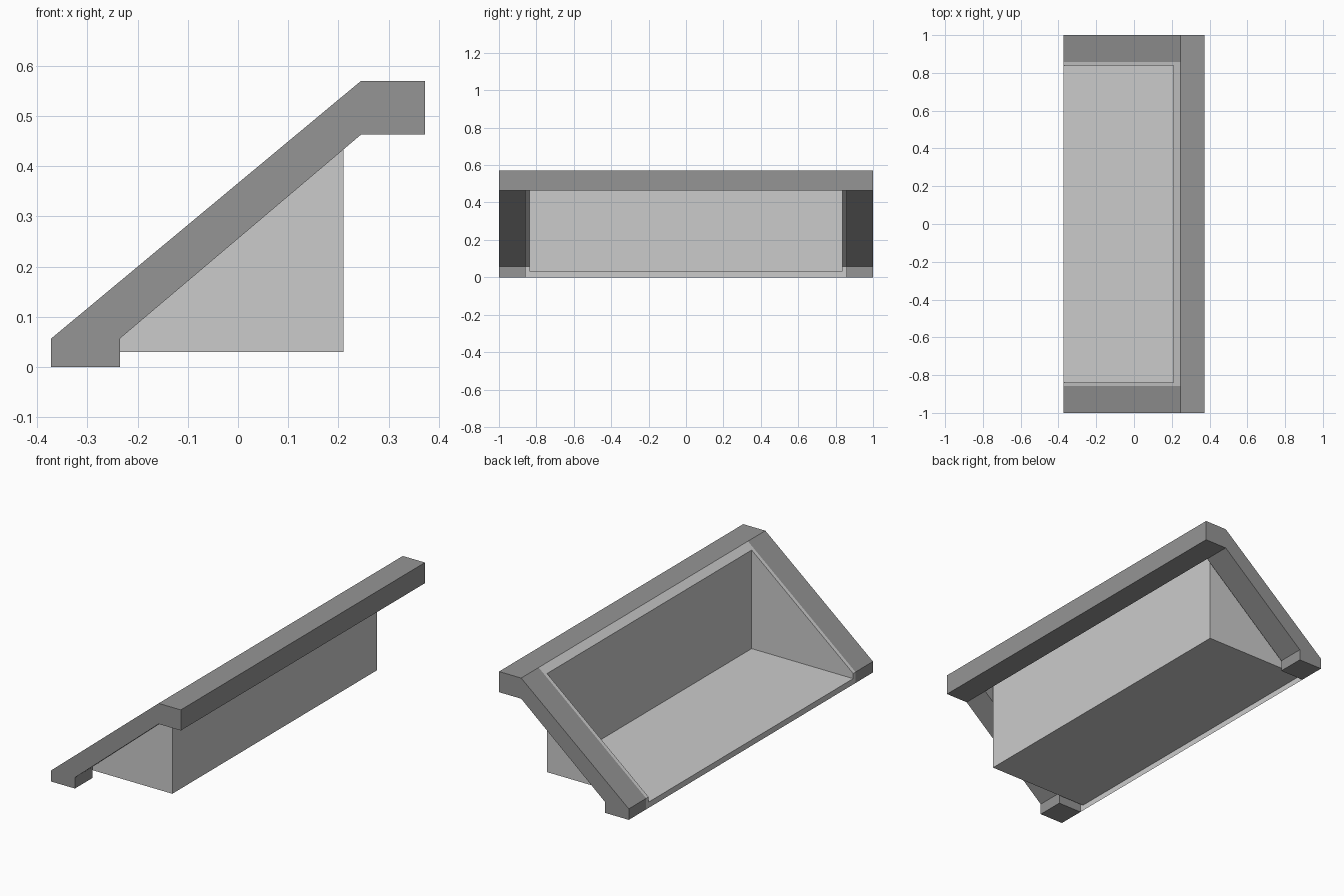
import bpy, bmesh

if "Cube" in bpy.data.objects:
    bpy.data.objects.remove(bpy.data.objects["Cube"])

LEFT, KNEE, RIGHT = -0.372, 0.245, 0.372   # x: front edge, slope top, bar edge
FOOT_H, TOP = 0.057, 0.57                  # heights where the slope starts and ends
INNER, WALL, BACK, FLOOR = 0.857, 0.838, 0.21, 0.03


def slope_z(x):
    return FOOT_H + (TOP - FOOT_H) * (x - LEFT) / (KNEE - LEFT)


def material(name, value):
    mat = bpy.data.materials.new(name)
    mat.diffuse_color = (value, value, value, 1)
    mat.use_nodes = True
    mat.node_tree.nodes["Principled BSDF"].inputs["Base Color"].default_value = mat.diffuse_color
    return mat


def make_object(name, bm, mat=None):
    mesh = bpy.data.meshes.new(name)
    bm.to_mesh(mesh)
    bm.free()
    obj = bpy.data.objects.new(name, mesh)
    bpy.context.collection.objects.link(obj)
    if mat:
        mesh.materials.append(mat)
    return obj


def prism(name, profile, half_width, mat=None):
    """Extrude an xz profile symmetrically along y."""
    bm = bmesh.new()
    face = bm.faces.new([bm.verts.new((x, -half_width, z)) for x, z in profile])
    ext = bmesh.ops.extrude_face_region(bm, geom=[face])["geom"]
    bmesh.ops.translate(bm, vec=(0, 2 * half_width, 0),
                        verts=[v for v in ext if isinstance(v, bmesh.types.BMVert)])
    bmesh.ops.recalc_face_normals(bm, faces=bm.faces)
    return make_object(name, bm, mat)


# Frame: stepped sloping profile, opened between the two legs
frame = prism("frame", [(LEFT, 0), (-0.235, 0), (-0.235, FOOT_H), (KNEE, 0.463),
                        (RIGHT, 0.463), (RIGHT, TOP), (KNEE, TOP), (LEFT, FOOT_H)],
              1.0, material("dark_grey", 0.3))
cutter = prism("opening_cutter", [(-1, -1), (KNEE, -1), (KNEE, 1), (-1, 1)], INNER)
cutter.hide_render = True
cutter.hide_set(True)
cut = frame.modifiers.new("opening", 'BOOLEAN')
cut.operation, cut.solver, cut.object = 'DIFFERENCE', 'EXACT', cutter

# Tray: thin sheet with rim flush to the slope
bm = bmesh.new()


def sheet(*points):
    return bm.faces.new([bm.verts.new(p) for p in points])


def across(p, q, y_p, y_q):
    """Quad spanning both sides between two xz points."""
    return sheet((p[0], -y_p, p[1]), (p[0], y_p, p[1]),
                 (q[0], y_q, q[1]), (q[0], -y_q, q[1]))


lip = (LEFT, FOOT_H)
back_top = (BACK, slope_z(BACK))
floor = across((LEFT, FLOOR), (BACK, FLOOR), WALL, WALL)
across((BACK, FLOOR), back_top, WALL, WALL)
across(back_top, (KNEE, TOP), WALL, INNER)
for s in (-1, 1):
    # Side wall and side rim
    sheet((LEFT, s * WALL, FLOOR), (BACK, s * WALL, FLOOR),
          (BACK, s * WALL, back_top[1]), (LEFT, s * WALL, FOOT_H))
    sheet((LEFT, s * WALL, FOOT_H), (BACK, s * WALL, back_top[1]),
          (KNEE, s * INNER, TOP), (LEFT, s * INNER, FOOT_H))
# Front apron
sheet(*[(LEFT, y, z) for y, z in
        [(-INNER, 0), (INNER, 0), (INNER, FOOT_H), (WALL, FOOT_H),
         (WALL, FLOOR), (-WALL, FLOOR), (-WALL, FOOT_H), (-INNER, FOOT_H)]])
bmesh.ops.remove_doubles(bm, verts=bm.verts, dist=1e-5)
bmesh.ops.recalc_face_normals(bm, faces=bm.faces)
bm.normal_update()
if floor.normal.z < 0:
    bmesh.ops.reverse_faces(bm, faces=bm.faces)
make_object("tray", bm, material("light_grey", 0.8))
